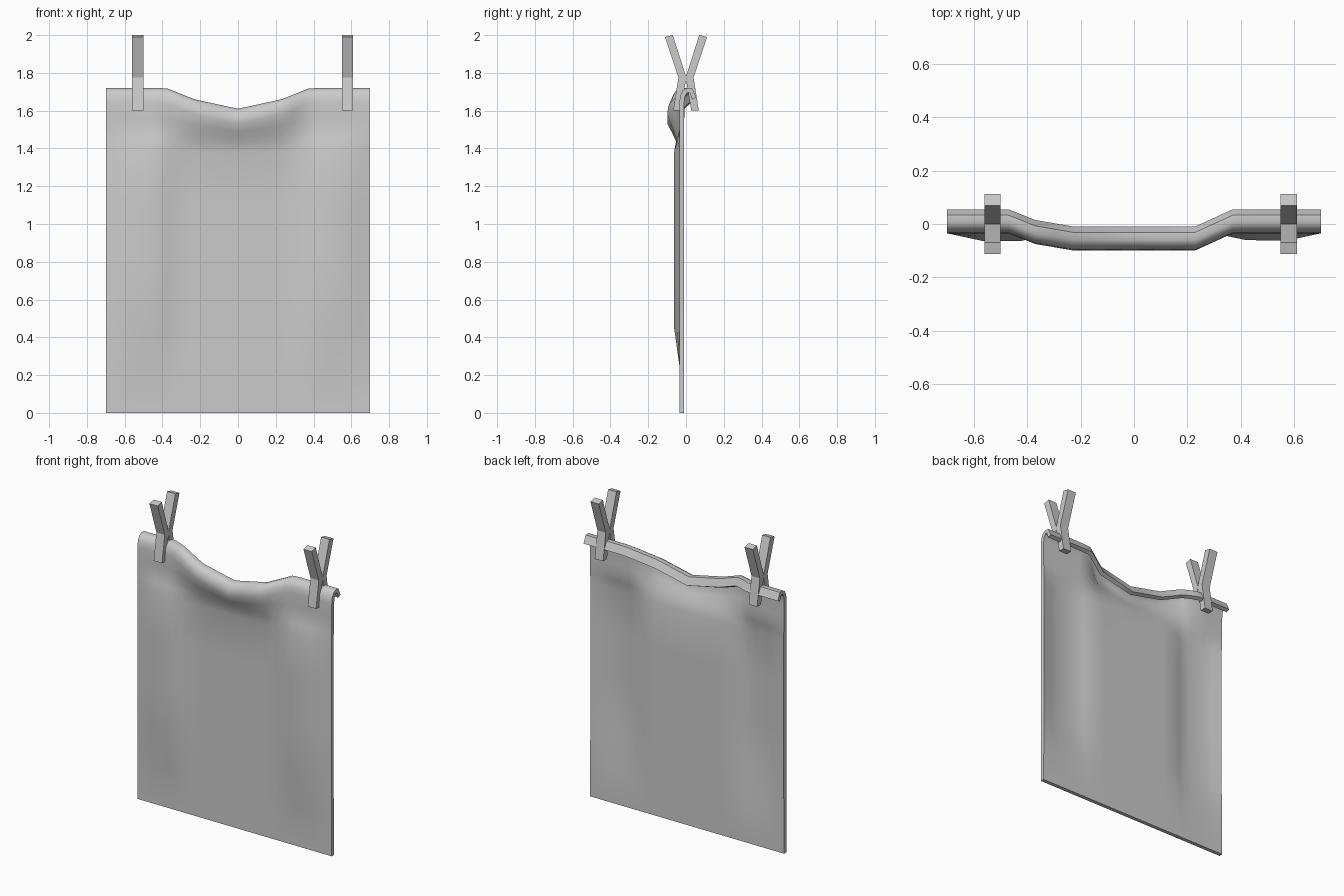
import bpy, bmesh

if "Cube" in bpy.data.objects:
    bpy.data.objects.remove(bpy.data.objects["Cube"])


def lerp(t, pts):
    """Piecewise linear lookup in a list of (t, value)."""
    if t <= pts[0][0]:
        return pts[0][1]
    for (a, va), (b, vb) in zip(pts, pts[1:]):
        if t <= b:
            return va + (vb - va) * (t - a) / (b - a)
    return pts[-1][1]


def finish(name, bm):
    bmesh.ops.recalc_face_normals(bm, faces=bm.faces) if name != "hanging_cloth" else None
    me = bpy.data.meshes.new(name)
    bm.to_mesh(me)
    bm.free()
    ob = bpy.data.objects.new(name, me)
    bpy.context.collection.objects.link(ob)
    return ob


# Cloth: side profile (y, z) running up the front and over the line
F = -0.035
profile = [(F, z) for z in (0, .25, .45, .8, 1.1, 1.38, 1.45, 1.5, 1.56, 1.64)]
profile += [(-.031, 1.68), (-.016, 1.708), (.004, 1.72), (.033, 1.718), (.055, 1.67)]
columns = [-.7, -.64, -.57, -.47, -.42, -.37, -.3, -.23, -.12, 0,
           .12, .23, .3, .37, .42, .48, .57, .64, .7]

sag_x = [(-.38, 0), (-.23, -.06), (0, -.11), (.23, -.06), (.38, 0)]
push_x = [(-.47, 0), (-.37, -.04), (-.23, -.064), (.23, -.064), (.37, 0)]
sag_z = [(1.38, 0), (1.45, .2), (1.56, .65), (1.64, 1)]
fold_x = [(-.7, 0), (-.57, 1), (-.42, 1), (-.3, 0), (.3, 0), (.42, .9), (.57, 1), (.7, 0)]
fold_z = [(.25, 0), (.45, 1), (1.38, 1), (1.5, 0)]

bm = bmesh.new()
rows = []
for y, z in profile:
    w, f = lerp(z, sag_z), lerp(z, fold_z)
    if y > 0:
        w = 1
    rows.append([bm.verts.new((x,
                               y + w * lerp(x, push_x) - .028 * f * lerp(x, fold_x),
                               z + w * lerp(x, sag_x))) for x in columns])
for r0, r1 in zip(rows, rows[1:]):
    for i in range(len(columns) - 1):
        bm.faces.new((r0[i], r0[i + 1], r1[i + 1], r1[i]))
cloth = finish("hanging_cloth", bm)
mod = cloth.modifiers.new("thickness", "SOLIDIFY")
mod.thickness = .025
mod.offset = -1
bpy.context.view_layer.objects.active = cloth
cloth.select_set(True)
bpy.ops.object.modifier_apply(modifier=mod.name)
bpy.ops.object.shade_smooth_by_angle(angle=.7)
cloth.select_set(False)


# Clothes pegs: two bent prongs that meet at the pinch point
outer = [(-.068, 1.6), (-.04, 1.775), (-.112, 1.99)]
inner = [(-.028, 1.6), (.002, 1.775), (-.07, 2.0)]


def prong(name, x0, side):
    bm = bmesh.new()
    loops = []
    for a, b in zip(outer, inner):
        loops.append([bm.verts.new((x, p[0] * side, p[1])) for p, x in
                      ((a, x0 - .03), (a, x0 + .03), (b, x0 + .03), (b, x0 - .03))])
    for l0, l1 in zip(loops, loops[1:]):
        for i in range(4):
            j = (i + 1) % 4
            bm.faces.new((l0[i], l0[j], l1[j], l1[i]))
    bm.faces.new(loops[0])
    bm.faces.new(loops[-1])
    finish(name, bm)


for label, x0 in (("left", -.53), ("right", .58)):
    prong(label + "_peg_front_prong", x0, 1)
    prong(label + "_peg_back_prong", x0, -1)
